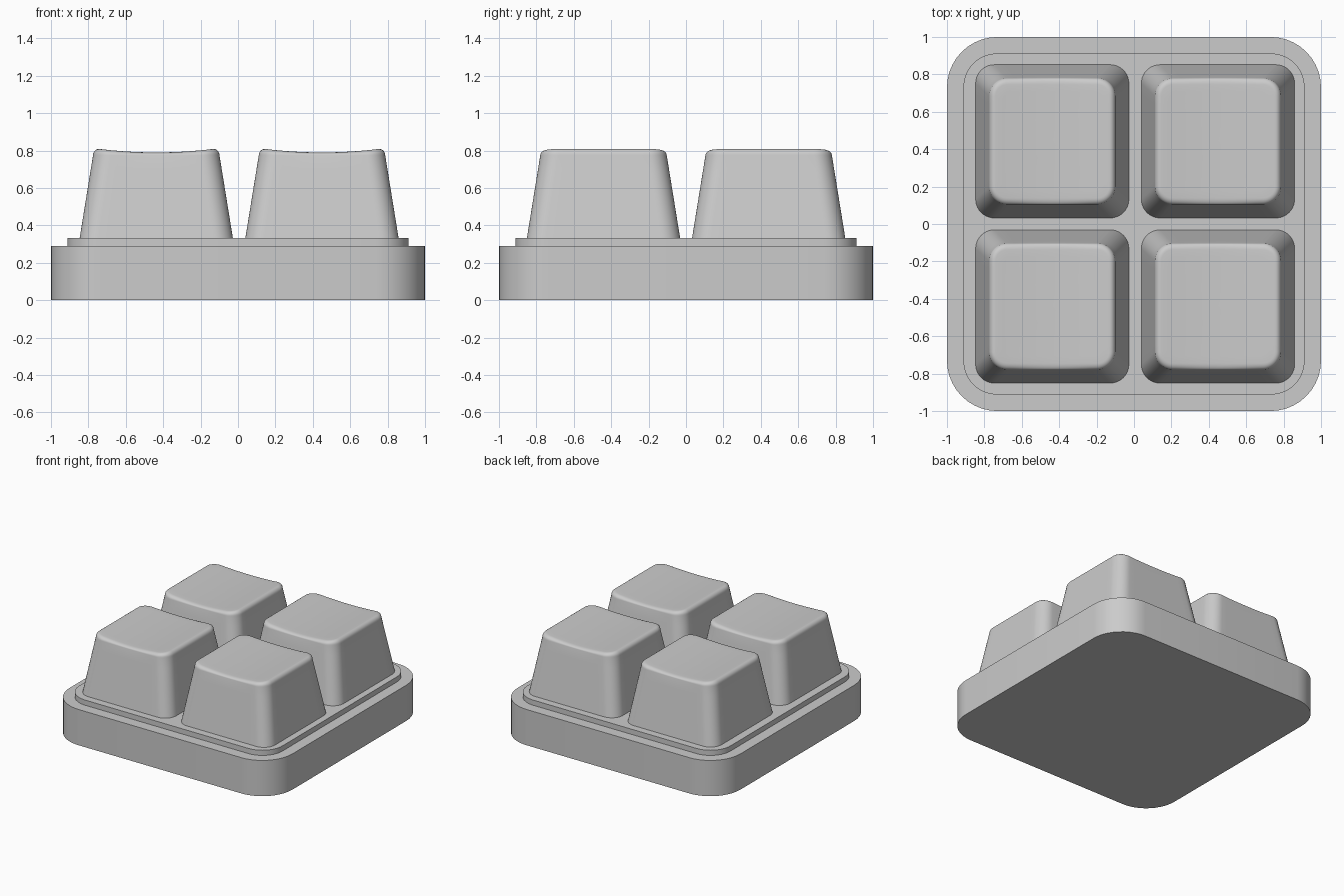
import bpy, bmesh, math

if "Cube" in bpy.data.objects:
    bpy.data.objects.remove(bpy.data.objects["Cube"])


def outline(half, radius, corner=10, edge=12):
    """Counter-clockwise rounded square with subdivided straight sides."""
    pts = []
    c = half - radius
    for k in range(4):
        turn = k * math.pi / 2
        cs, sn = math.cos(turn), math.sin(turn)
        local = [(c + radius * math.cos(a), c + radius * math.sin(a))
                 for a in (math.pi / 2 * i / corner for i in range(corner + 1))]
        local += [(c - 2 * c * i / edge, half) for i in range(1, edge)]
        pts += [(x * cs - y * sn, x * sn + y * cs) for x, y in local]
    return pts


def loft(name, rings, dish=0.0, dish_half=1.0, edge=12):
    """Skin rings of (half width, corner radius, z, dish weight)."""
    bm = bmesh.new()
    loops = []
    for half, radius, z, w in rings:
        loops.append([bm.verts.new((x, y, z - dish * w * max(0, 1 - (x / dish_half) ** 2)))
                      for x, y in outline(half, radius, edge=edge)])
    n = len(loops[0])
    for a, b in zip(loops, loops[1:]):
        for i in range(n):
            j = (i + 1) % n
            bm.faces.new((a[i], a[j], b[j], b[i]))
    bm.faces.new(loops[0][::-1])
    bm.faces.new(loops[-1])
    mesh = bpy.data.meshes.new(name)
    bm.to_mesh(mesh)
    bm.free()
    obj = bpy.data.objects.new(name, mesh)
    bpy.context.collection.objects.link(obj)
    bpy.ops.object.select_all(action='DESELECT')
    obj.select_set(True)
    bpy.context.view_layer.objects.active = obj
    bpy.ops.object.shade_smooth_by_angle(angle=math.radians(35))
    return obj


# Base block and the thin raised plate on it
loft("base", [(1.0, 0.27, 0.0, 0), (1.0, 0.27, 0.29, 0)], edge=1)
loft("plate", [(0.912, 0.18, 0.29, 0), (0.912, 0.18, 0.332, 0)], edge=1)

# Keycap: tapered sides, rounded rim, top scooped across x
rings = []
for i in range(7):
    t = i / 6
    rings.append((0.41 - 0.072 * t, 0.10 - 0.005 * t, 0.33 + 0.445 * t, 0))
for i in range(1, 7):
    a = math.pi / 2 * i / 6
    rings.append((0.303 + 0.035 * math.cos(a), 0.06 + 0.035 * math.cos(a),
                  0.775 + 0.035 * math.sin(a), math.sin(a)))
for i in range(1, 9):
    s = 1 - i / 8.2
    rings.append((0.303 * s, 0.06 * s, 0.81, 1))
key = loft("key_back_left", rings, dish=0.02, dish_half=0.315)
key.location = (-0.437, 0.442, 0)

# Remaining three keys share the same mesh
for name, x, y in (("key_back_right", 0.449, 0.442),
                   ("key_front_left", -0.437, -0.441),
                   ("key_front_right", 0.449, -0.441)):
    copy = bpy.data.objects.new(name, key.data)
    copy.location = (x, y, 0)
    bpy.context.collection.objects.link(copy)
